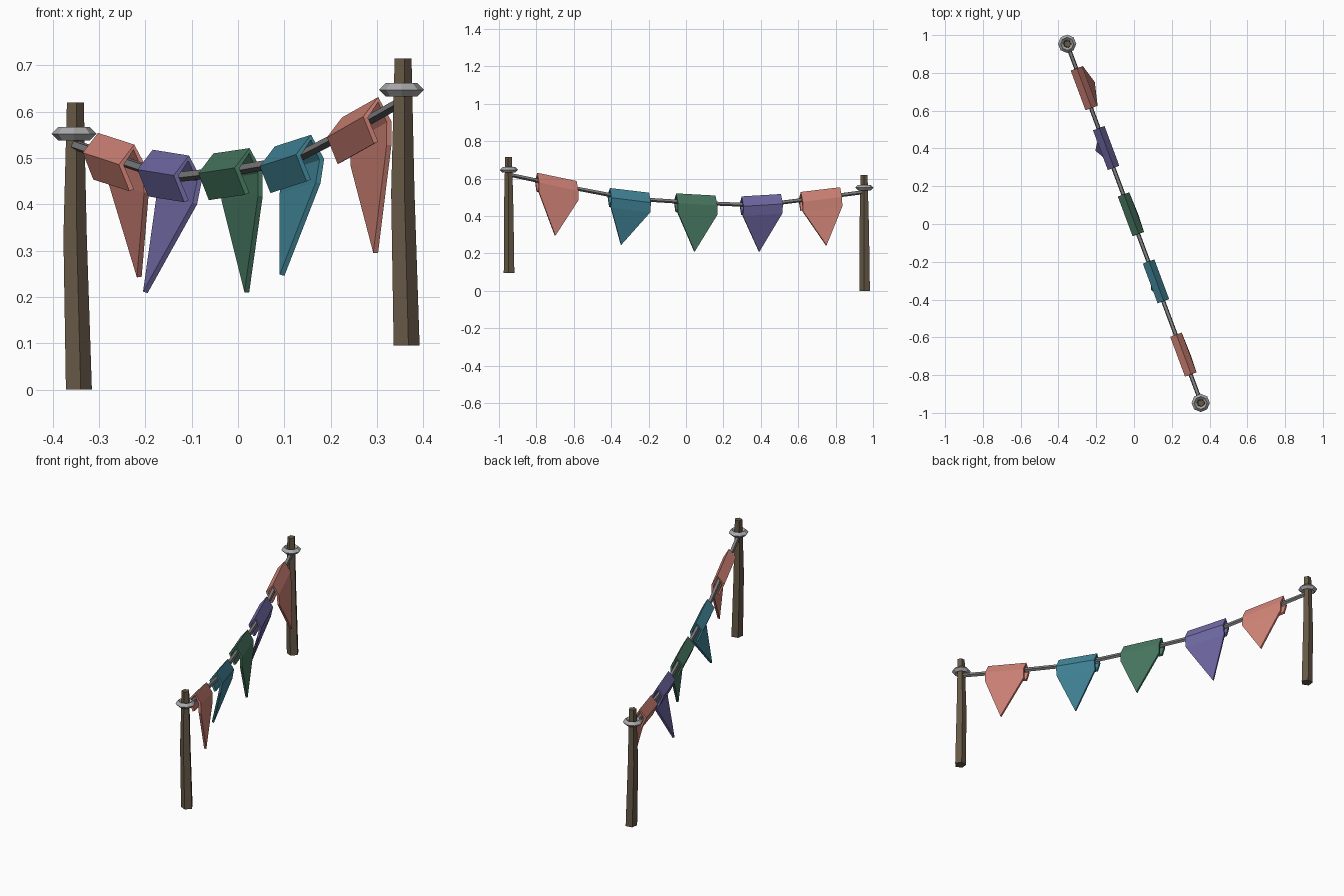
import bpy, math
from mathutils import Vector

if "Cube" in bpy.data.objects:
    bpy.data.objects.remove(bpy.data.objects["Cube"])


def mat(name, rgb):
    m = bpy.data.materials.new(name)
    m.diffuse_color = (*rgb, 1)
    m.use_nodes = True
    m.node_tree.nodes["Principled BSDF"].inputs["Base Color"].default_value = m.diffuse_color
    return m


WOOD = mat("brown wood", (0.135, 0.10, 0.062))
METAL = mat("light metal", (0.40, 0.40, 0.41))
ROPE = mat("grey rope", (0.22, 0.22, 0.22))
CORAL = mat("coral cloth", (0.64, 0.23, 0.185))
TEAL = mat("teal cloth", (0.055, 0.24, 0.32))
GREEN = mat("green cloth", (0.065, 0.19, 0.12))
PURPLE = mat("purple cloth", (0.165, 0.145, 0.38))

UP = Vector((0, 0, 1))
ALONG = Vector((-0.35, 0.94, 0)).normalized()   # direction of the line
SIDE = Vector((ALONG.y, -ALONG.x, 0))           # horizontal, towards +x


def line_x(y):
    return -0.3737 * (y - 0.005)


def make(name, verts, faces, material):
    me = bpy.data.meshes.new(name)
    me.from_pydata(verts, [], faces)
    me.materials.append(material)
    ob = bpy.data.objects.new(name, me)
    bpy.context.collection.objects.link(ob)
    return ob


def tube(name, points, radii, sides, u, v, phase, material):
    """Capped polygon tube through points, cross-section spanned by u and v."""
    verts, faces = [], []
    for p, r in zip(points, radii):
        for k in range(sides):
            a = phase + math.tau * k / sides
            verts.append(Vector(p) + u * r * math.cos(a) + v * r * math.sin(a))
    for i in range(len(points) - 1):
        for k in range(sides):
            a, b = i * sides + k, i * sides + (k + 1) % sides
            faces.append((a, b, b + sides, a + sides))
    faces.append(tuple(reversed(range(sides))))
    faces.append(tuple(range(len(verts) - sides, len(verts))))
    return make(name, verts, faces, material)


# slightly bent posts, each with an eye ring
for label, x, y, z in (("back", -0.353, 0.954, 0.0), ("front", 0.354, -0.947, 0.095)):
    pts = [(x + 0.008, y + 0.002, z), (x, y, z + 0.33), (x + 0.001, y - 0.001, z + 0.62)]
    tube(label + "_post", pts, (0.030, 0.027, 0.0195), 5,
         Vector((1, 0, 0)), Vector((0, 1, 0)), math.radians(-7), WOOD)
    bpy.ops.mesh.primitive_torus_add(major_segments=8, minor_segments=4,
                                     major_radius=0.034, minor_radius=0.0145,
                                     location=(x - 0.001, y, z + 0.552))
    ring = bpy.context.object
    ring.name = label + "_post_ring"
    ring.data.materials.append(METAL)

# sagging rope
rope = [(-0.945, 0.622), (-0.69, 0.568), (-0.31, 0.495), (0.05, 0.472),
        (0.39, 0.458), (0.73, 0.50), (0.945, 0.528)]
tube("rope", [(line_x(y), y, z) for y, z in rope], [0.0115] * len(rope), 5,
     UP, SIDE, math.pi, ROPE)


def pennant(name, y, z, slope, tip, material):
    """Cloth folded over the rope: short flap, ridge, long triangular side."""
    centre = Vector((line_x(y), y, z))
    tip = Vector(tip)
    swing = (tip - Vector((line_x(tip.y), tip.y, tip.z))).x
    # (sideways, height) of each fold, from short flap to long flag
    rows = [(-0.002, -0.055), (-0.026, 0.0), (0.003, 0.038),
            (0.028, -0.010), (0.024 + 0.12 * swing, -0.06)]
    verts = []
    for s, h in rows:
        for e in (-1, 1):
            step = ALONG * 0.112 * e
            verts.append(centre + step + SIDE * s + UP * (h + slope * step.y))
    faces = [(2 * i, 2 * i + 1, 2 * i + 3, 2 * i + 2) for i in range(len(rows) - 1)]
    verts.append(tip)
    faces.append((8, 9, 10))
    ob = make(name, verts, faces, material)
    sol = ob.modifiers.new("cloth thickness", "SOLIDIFY")
    sol.thickness = 0.011
    sol.offset = 0


pennant("pennant_1", -0.692, 0.566, -0.21, (0.297, -0.70, 0.295), CORAL)
pennant("pennant_2", -0.304, 0.494, -0.12, (0.095, -0.348, 0.247), TEAL)
pennant("pennant_3", 0.051, 0.472, -0.055, (0.019, 0.045, 0.21), GREEN)
pennant("pennant_4", 0.402, 0.468, 0.06, (-0.200, 0.39, 0.21), PURPLE)
pennant("pennant_5", 0.718, 0.498, 0.12, (-0.213, 0.75, 0.243), CORAL)
